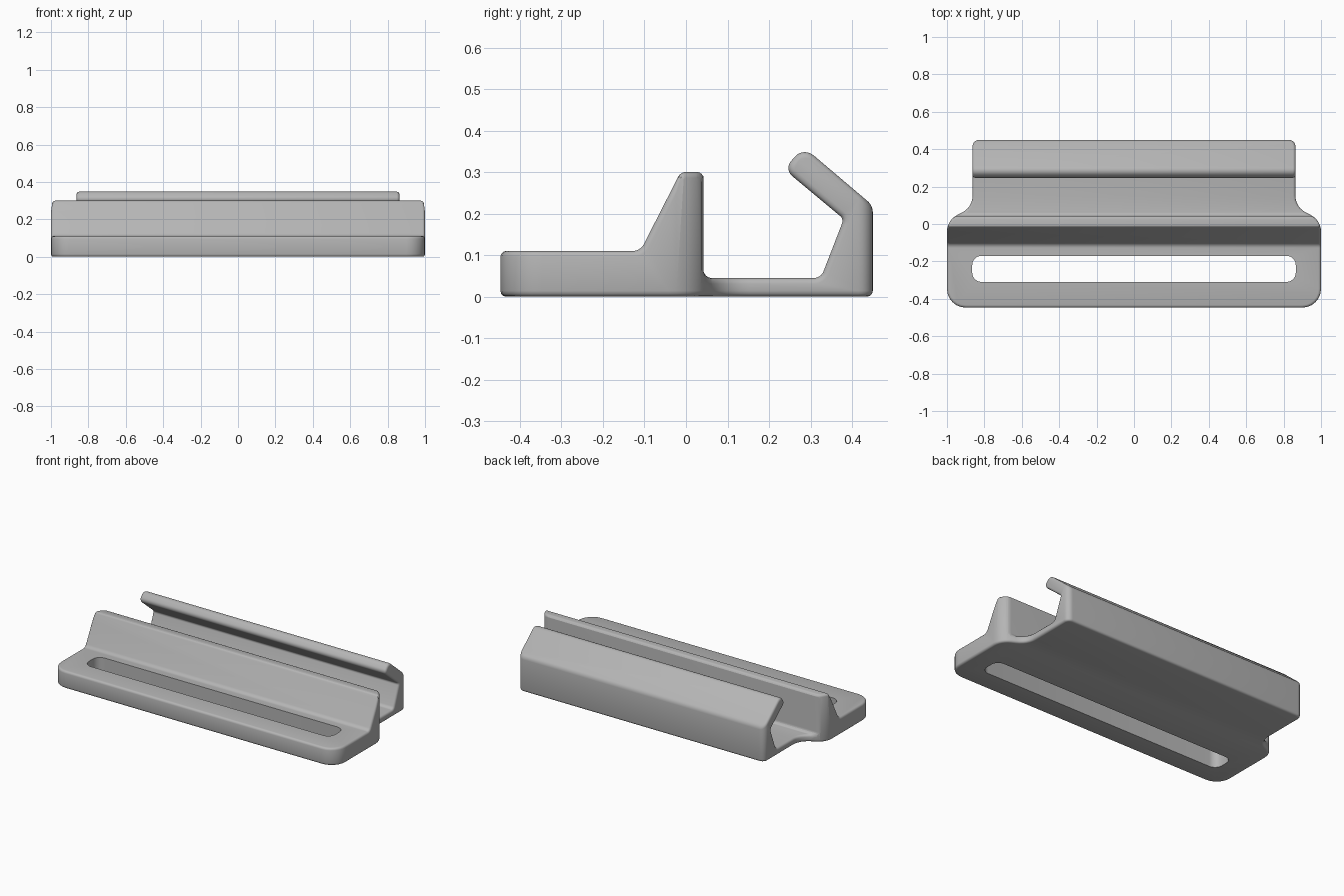
import bpy, bmesh, math
from mathutils import Vector

cube = bpy.data.objects.get("Cube")
if cube:
    bpy.data.objects.remove(cube)

grey = bpy.data.materials.new("light_grey")
grey.use_nodes = True
colour = (0.46, 0.46, 0.46, 1)
grey.diffuse_color = colour
grey.node_tree.nodes["Principled BSDF"].inputs["Base Color"].default_value = colour


def rounded(corners, steps=6):
    """Replace each (u, v, radius) corner by an arc tangent to both edges."""
    out = []
    for i, (u, v, r) in enumerate(corners):
        p = Vector((u, v))
        a = (Vector(corners[i - 1][:2]) - p).normalized()
        b = (Vector(corners[(i + 1) % len(corners)][:2]) - p).normalized()
        if r == 0:
            out.append(p)
            continue
        half = a.angle(b) / 2
        centre = p + (a + b).normalized() * (r / math.sin(half))
        start = p + a * (r / math.tan(half)) - centre
        end = p + b * (r / math.tan(half)) - centre
        sweep = start.angle_signed(end)
        for k in range(steps + 1):
            t = -sweep * k / steps
            c, s = math.cos(t), math.sin(t)
            out.append(centre + Vector((start.x * c - start.y * s, start.x * s + start.y * c)))
    return out


def prism(name, points, place, sweep):
    """Extrude a flat outline into a closed solid."""
    bm = bmesh.new()
    face = bm.faces.new([bm.verts.new(place(p)) for p in points])
    top = bmesh.ops.extrude_face_region(bm, geom=[face])["geom"]
    bmesh.ops.translate(bm, verts=[g for g in top if isinstance(g, bmesh.types.BMVert)], vec=sweep)
    bmesh.ops.recalc_face_normals(bm, faces=bm.faces)
    mesh = bpy.data.meshes.new(name)
    bm.to_mesh(mesh)
    bm.free()
    mesh.materials.append(grey)
    obj = bpy.data.objects.new(name, mesh)
    bpy.context.collection.objects.link(obj)
    return obj


def mirrored(half):
    return half + [(-x, y, r) for x, y, r in reversed(half)]


# Side section: slotted base, sloping wall, channel and hooked lip
section = rounded([
    (-0.6, 0, 0), (-0.6, 0.11, 0), (-0.11, 0.11, 0.03), (-0.013, 0.30, 0.02),
    (0.042, 0.30, 0.015), (0.042, 0.045, 0.02), (0.325, 0.045, 0.025),
    (0.38, 0.187, 0.016), (0.236, 0.307, 0.025), (0.283, 0.361, 0.032),
    (0.5, 0.177, 0), (0.5, 0, 0)])
clip = prism("clip_body", section, lambda p: (-1.2, p.x, p.y), (2.4, 0, 0))

# Plan outline, narrower behind the wall
outline = rounded(mirrored([
    (1, -0.447, 0.1), (1, 0.02, 0.1), (0.863, 0.09, 0.1), (0.863, 0.45, 0.035)]))
plan = prism("plan_cutter", outline, lambda p: (p.x, p.y, -0.2), (0, 0, 0.8))

# Long strap slot
slot_outline = rounded(mirrored([(0.865, -0.31, 0.05), (0.865, -0.17, 0.05)]))
slot = prism("slot_cutter", slot_outline, lambda p: (p.x, p.y, -0.2), (0, 0, 0.8))

trim = clip.modifiers.new("trim", 'BOOLEAN')
trim.operation, trim.object, trim.solver = 'INTERSECT', plan, 'EXACT'
edge = clip.modifiers.new("soft_edges", 'BEVEL')
edge.width, edge.segments = 0.014, 3
edge.limit_method, edge.angle_limit = 'ANGLE', math.radians(32)
edge.use_clamp_overlap = False
cut = clip.modifiers.new("slot", 'BOOLEAN')
cut.operation, cut.object, cut.solver = 'DIFFERENCE', slot, 'EXACT'

bpy.ops.object.select_all(action='DESELECT')
clip.select_set(True)
bpy.context.view_layer.objects.active = clip
for name in [m.name for m in clip.modifiers]:
    bpy.ops.object.modifier_apply(modifier=name)
for helper in (plan, slot):
    bpy.data.objects.remove(helper)
bpy.ops.object.shade_smooth_by_angle(angle=math.radians(35))
